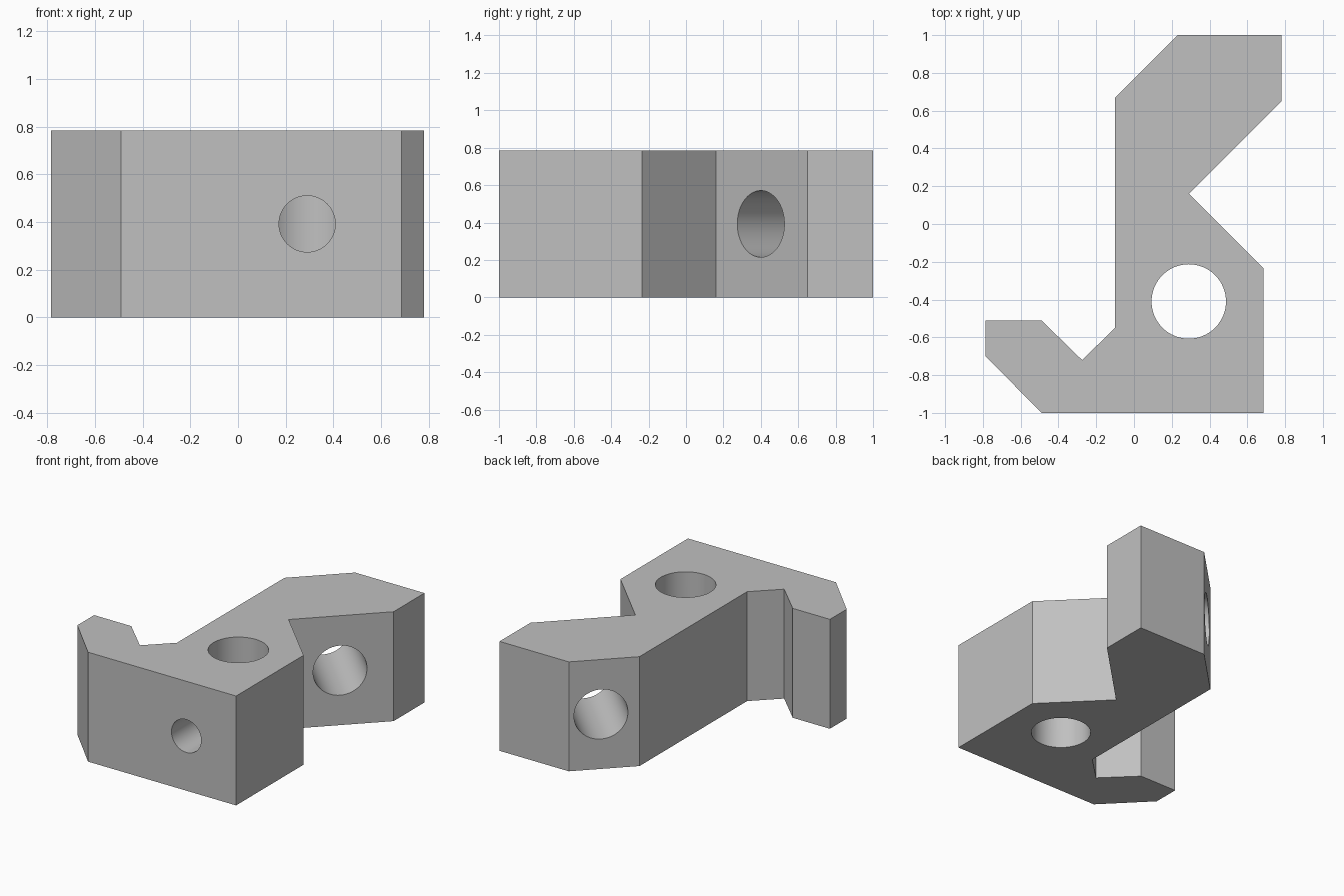
import bpy
import bmesh
from math import radians
from mathutils import Vector

cube = bpy.data.objects.get("Cube")
if cube:
    bpy.data.objects.remove(cube, do_unlink=True)

HEIGHT = 0.785
MID = HEIGHT / 2

grey = bpy.data.materials.new("light grey")
grey.use_nodes = True
colour = (0.53, 0.53, 0.53, 1)
grey.diffuse_color = colour
grey.node_tree.nodes["Principled BSDF"].inputs["Base Color"].default_value = colour


def extrude_profile(name, points, height):
    """Solid prism standing on the ground."""
    bm = bmesh.new()
    base = bm.faces.new([bm.verts.new((x, y, 0)) for x, y in points])
    top = bmesh.ops.extrude_face_region(bm, geom=[base])["geom"]
    bmesh.ops.translate(bm, vec=(0, 0, height),
                        verts=[v for v in top if isinstance(v, bmesh.types.BMVert)])
    bmesh.ops.recalc_face_normals(bm, faces=bm.faces)
    mesh = bpy.data.meshes.new(name)
    bm.to_mesh(mesh)
    bm.free()
    obj = bpy.data.objects.new(name, mesh)
    bpy.context.collection.objects.link(obj)
    mesh.materials.append(grey)
    return obj


def drill(target, name, start, end, radius):
    """Cut a round hole between two points."""
    start, end = Vector(start), Vector(end)
    axis = end - start
    bpy.ops.mesh.primitive_cylinder_add(vertices=64, radius=radius, depth=axis.length,
                                        location=(start + end) / 2,
                                        rotation=axis.to_track_quat('Z', 'Y').to_euler())
    cutter = bpy.context.object
    cutter.name = name
    cutter.data.materials.append(grey)
    cutter.hide_render = True
    cut = target.modifiers.new(name, 'BOOLEAN')
    cut.operation = 'DIFFERENCE'
    cut.solver = 'EXACT'
    cut.object = cutter
    bpy.context.view_layer.objects.active = target
    bpy.ops.object.modifier_apply(modifier=name)
    bpy.data.objects.remove(cutter, do_unlink=True)


# Hooked block outline, counter-clockwise from the front edge
outline = [(-0.49, -1), (0.685, -1), (0.685, -0.235), (0.29, 0.16),
           (0.78, 0.65), (0.78, 1), (0.23, 1), (-0.1, 0.67),
           (-0.1, -0.55), (-0.275, -0.72), (-0.49, -0.51),
           (-0.785, -0.51), (-0.785, -0.7)]
block = extrude_profile("hooked_block", outline, HEIGHT)

# Upright bore, front screw hole that meets it, and diagonal bore through the arm
drill(block, "upright_bore", (0.29, -0.41, -0.2), (0.29, -0.41, 1), 0.197)
drill(block, "front_hole", (0.29, -1.2, MID), (0.29, -0.41, MID), 0.118)
drill(block, "diagonal_bore", (0.73, 0.2, MID), (-0.12, 1.05, MID), 0.178)

# Round bore walls, crisp block edges
bpy.ops.object.select_all(action='DESELECT')
block.select_set(True)
bpy.context.view_layer.objects.active = block
bpy.ops.object.shade_smooth_by_angle(angle=radians(30))
